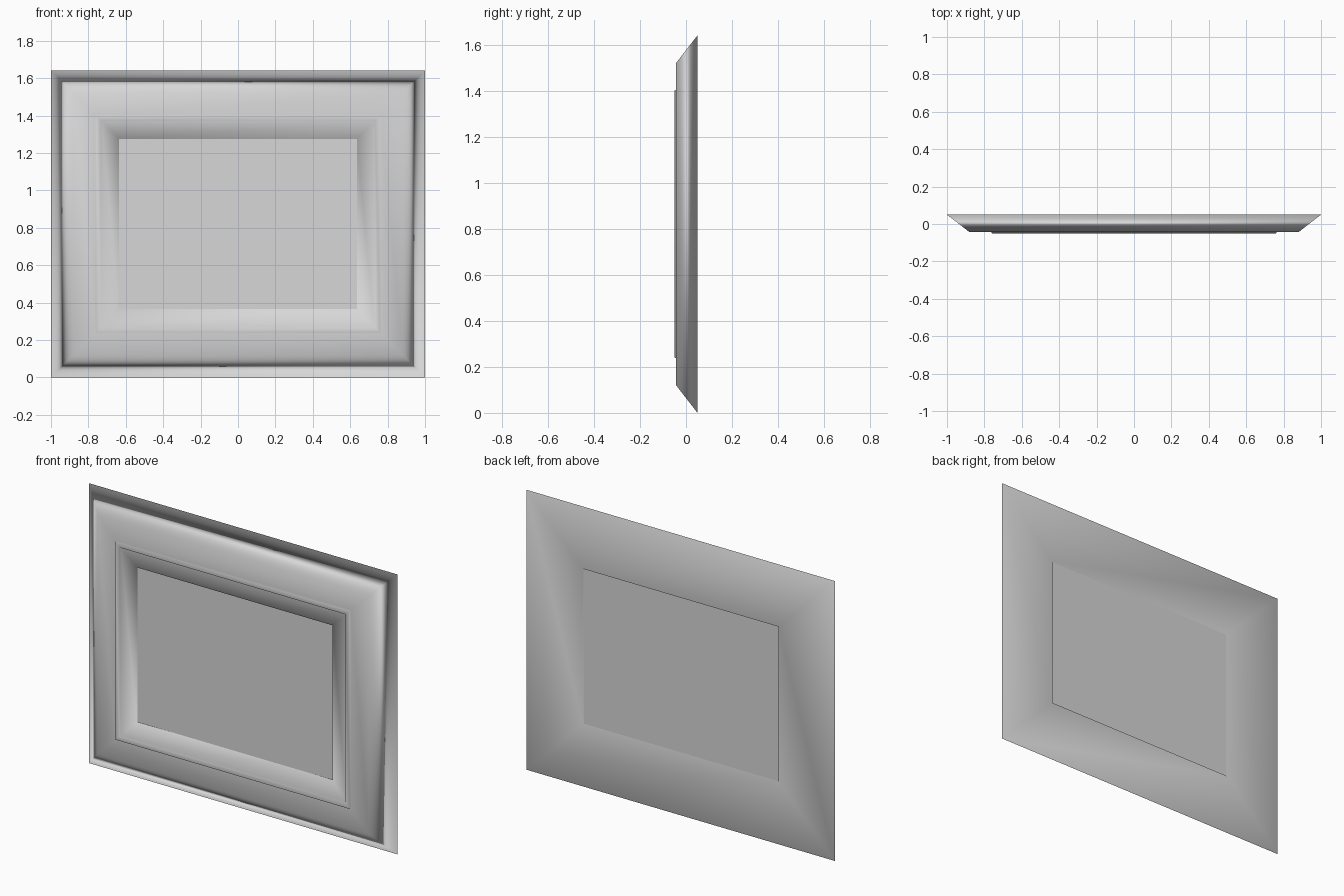
import bpy
import bmesh

cube = bpy.data.objects.get("Cube")
if cube:
    bpy.data.objects.remove(cube, do_unlink=True)

WIDTH, HEIGHT = 2.0, 1.64

# Single grey finish
grey = bpy.data.materials.new("light grey")
grey.use_nodes = True
colour = (0.68, 0.68, 0.68, 1)
grey.diffuse_color = colour
grey.node_tree.nodes["Principled BSDF"].inputs["Base Color"].default_value = colour


def ring(bm, inset, y):
    """Rectangle of four vertices, set in from the outer edge."""
    x = WIDTH / 2 - inset
    low, high = inset, HEIGHT - inset
    return [bm.verts.new(p) for p in
            ((-x, y, low), (x, y, low), (x, y, high), (-x, y, high))]


def bridge(bm, a, b):
    """Four quads joining two rings."""
    for i in range(4):
        j = (i + 1) % 4
        bm.faces.new((a[i], a[j], b[j], b[i]))


def finish(bm, name):
    bmesh.ops.recalc_face_normals(bm, faces=bm.faces)
    mesh = bpy.data.meshes.new(name)
    bm.to_mesh(mesh)
    bm.free()
    mesh.materials.append(grey)
    obj = bpy.data.objects.new(name, mesh)
    bpy.context.collection.objects.link(obj)
    return obj


# Frame moulding: closed section (inset, depth) swept round the rectangle
section = [(0, 0.05), (0.12, -0.043), (0.237, -0.043), (0.24, -0.05),
           (0.267, -0.05), (0.27, -0.041), (0.365, -0.03), (0.365, 0.05)]
bm = bmesh.new()
rings = [ring(bm, inset, y) for inset, y in section]
for a, b in zip(rings, rings[1:] + rings[:1]):
    bridge(bm, a, b)
frame = finish(bm, "frame")
frame.data.shade_smooth()

# Broad faces keep their direction; the narrow ones blend into them
blend = frame.modifiers.new("blend", 'WEIGHTED_NORMAL')
blend.mode = 'FACE_AREA'
blend.weight = 50

# Flat panel filling the opening, slightly recessed on both sides
bm = bmesh.new()
front, back = ring(bm, 0.364, -0.022), ring(bm, 0.364, 0.044)
bm.faces.new(front)
bm.faces.new(back)
bridge(bm, front, back)
finish(bm, "picture_panel")
